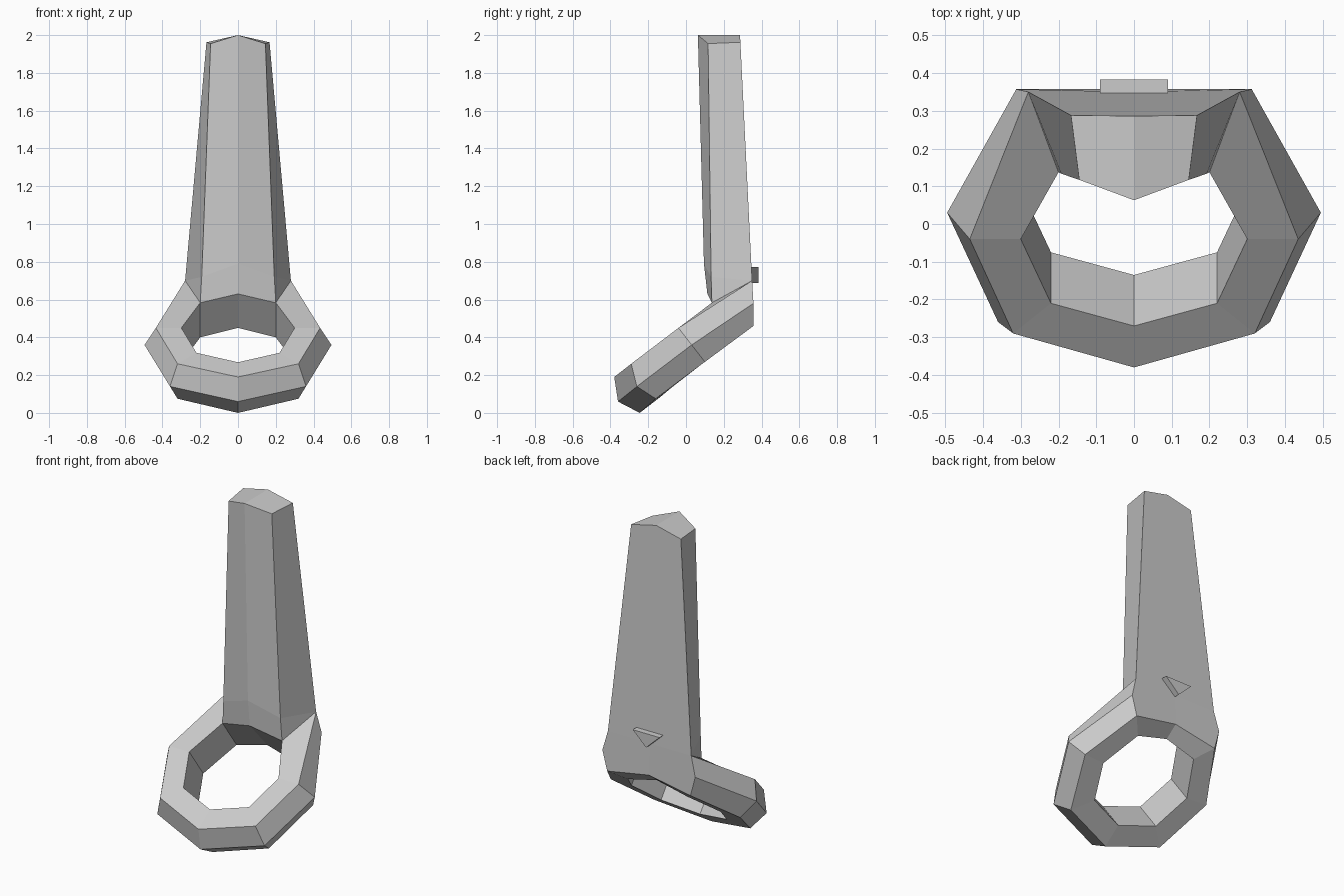
import bpy, bmesh
from mathutils import Vector

if "Cube" in bpy.data.objects:
    bpy.data.objects.remove(bpy.data.objects["Cube"])


def make_object(name, bm):
    bmesh.ops.recalc_face_normals(bm, faces=bm.faces)
    mesh = bpy.data.meshes.new(name)
    bm.to_mesh(mesh)
    bm.free()
    obj = bpy.data.objects.new(name, mesh)
    bpy.context.collection.objects.link(obj)
    return obj


# Half of the tilted ring and the shaft, mirrored across x = 0
bm = bmesh.new()


def v(x, y, z):
    return bm.verts.new((x, y, z))


def face(*verts):
    bm.faces.new(verts)


# Ring cross-sections from front to back: inner top, outer top, outer ridge, outer bottom
sections = [
    [(0, -.27, .268), (0, -.38, .19), (0, -.36, .06), (0, -.245, 0)],
    [(.22, -.21, .318), (.32, -.29, .26), (.36, -.26, .14), (.32, -.16, .075)],
    [(.30, -.04, .45), (.435, -.04, .45), (.495, .03, .36), (.435, .10, .27)],
    [(.20, .137, .583), (.28, .35, .70), (.312, .357, .58), (.28, .357, .46)],
]
drop = Vector((0, .135, -.183))
ring = []
for pts in sections:
    inner_bottom = Vector(pts[0]) + drop
    ring.append([v(*p) for p in pts] + [v(*inner_bottom)])
for a, b in zip(ring, ring[1:]):
    for i in range(5):
        j = (i + 1) % 5
        face(a[i], a[j], b[j], b[i])

# Back of the ring, where it runs into the shaft
in_top, out_top, ridge, out_bottom, in_bottom = ring[-1]
mid_in_top, mid_in_bottom = v(0, .113, .63), v(0, .28, .45)
mid_out_bottom, mid_back = v(0, .357, .51), v(0, .35, .70)
face(in_top, mid_in_top, mid_in_bottom, in_bottom)
face(in_bottom, mid_in_bottom, mid_out_bottom, out_bottom)
face(out_top, ridge, out_bottom, mid_out_bottom, mid_back)

# Tapered shaft with a folded front and a ridged top
low_front, low_corner = v(0, .095, .79), v(.192, .133, .72)
face(mid_in_top, in_top, low_corner, low_front)
face(in_top, out_top, low_corner)
base = [low_front, low_corner, out_top, mid_back]
top = [v(0, .063, 2), v(.145, .117, 1.955), v(.167, .288, 1.962), v(0, .286, 2)]
for i in range(3):
    face(base[i], base[i + 1], top[i + 1], top[i])
face(*top)

body = make_object("ring_and_shaft", bm)
mirror = body.modifiers.new("mirror", 'MIRROR')
mirror.use_clip = True

# Small triangular tab on the back of the shaft
bm = bmesh.new()
outline = [(-.09, .772), (.09, .772), (0, .687)]
tab = bm.faces.new([bm.verts.new((x, .338, z)) for x, z in outline])
extruded = bmesh.ops.extrude_face_region(bm, geom=[tab], use_keep_orig=True)["geom"]
bmesh.ops.translate(bm, vec=(0, .045, 0),
                    verts=[g for g in extruded if isinstance(g, bmesh.types.BMVert)])
make_object("back_tab", bm)
